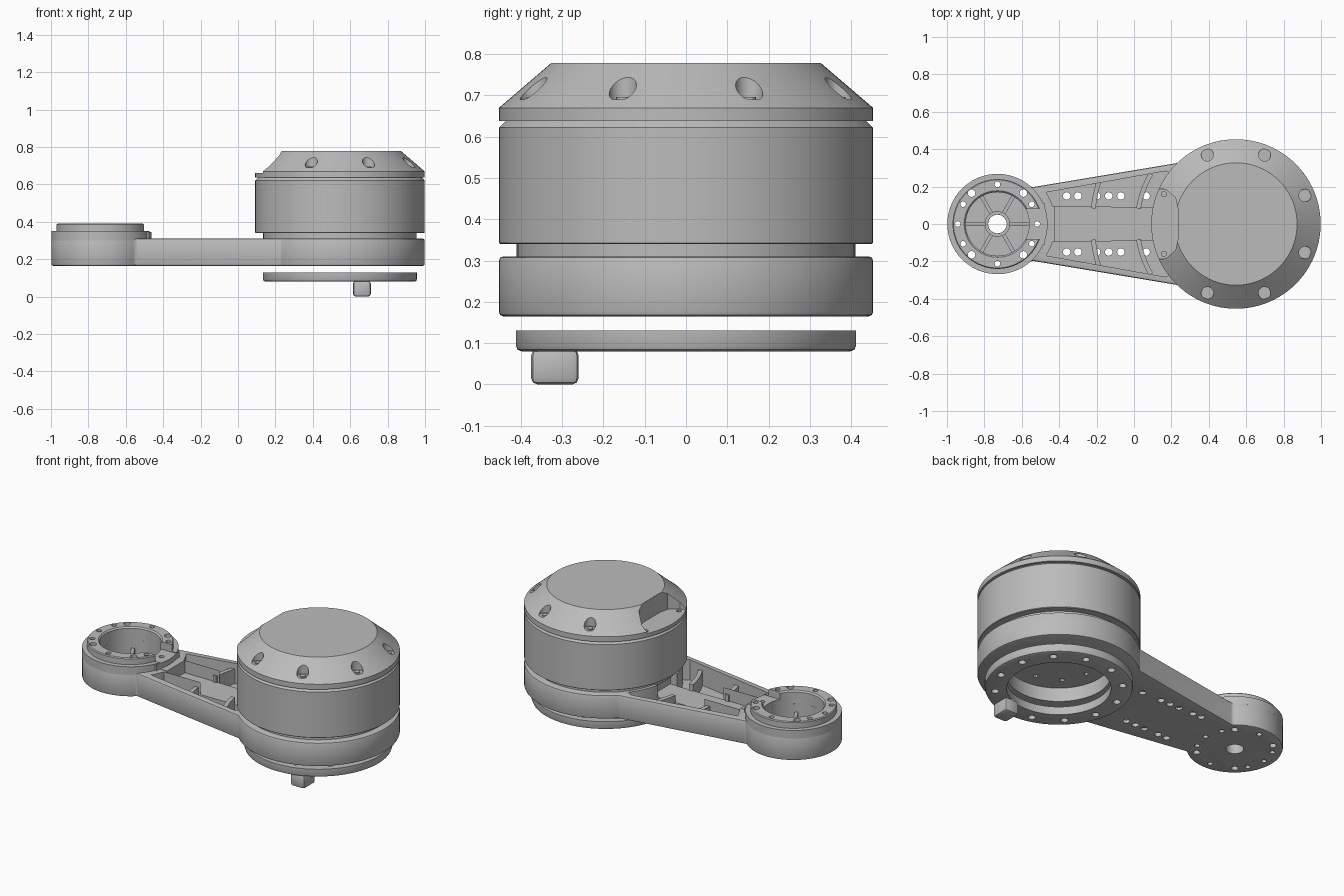
import bpy, bmesh
from math import sin, cos, pi, radians, asin

cube = bpy.data.objects.get("Cube")
if cube:
    bpy.data.objects.remove(cube)

grey = bpy.data.materials.new("machined grey")
grey.use_nodes = True
grey.diffuse_color = (0.5, 0.5, 0.5, 1)
grey.node_tree.nodes["Principled BSDF"].inputs["Base Color"].default_value = (0.5, 0.5, 0.5, 1)

MX, HX = 0.545, -0.73        # motor axis, hub axis
MR, HR = 0.453, 0.268        # motor radius, hub radius


def arc(cx, r, a0, a1, n):
    return [(cx + r * cos(a0 + (a1 - a0) * i / n), r * sin(a0 + (a1 - a0) * i / n))
            for i in range(n + 1)]


def circle(cx, cy, r, n=24):
    return [(cx + r * cos(2 * pi * i / n), cy + r * sin(2 * pi * i / n)) for i in range(n)]


def rect(x0, x1, y0, y1):
    return [(x0, y0), (x1, y0), (x1, y1), (x0, y1)]


def flip(points):
    return [(x, -y) for x, y in points]


def finish(name, bm):
    bmesh.ops.recalc_face_normals(bm, faces=bm.faces)
    mesh = bpy.data.meshes.new(name)
    bm.to_mesh(mesh)
    bm.free()
    mesh.materials.append(grey)
    ob = bpy.data.objects.new(name, mesh)
    bpy.context.collection.objects.link(ob)
    return ob


def prisms(name, parts):
    """Extrude every (outline, bottom, top) into one object."""
    bm = bmesh.new()
    for points, z0, z1 in parts:
        face = bm.faces.new([bm.verts.new((x, y, z0)) for x, y in points])
        new = bmesh.ops.extrude_face_region(bm, geom=[face])["geom"]
        verts = [v for v in new if isinstance(v, bmesh.types.BMVert)]
        bmesh.ops.translate(bm, vec=(0, 0, z1 - z0), verts=verts)
    return finish(name, bm)


def lathe(name, cx, profile, n=96):
    """Revolve a closed (radius, height) profile; zero radius closes on the axis."""
    bm = bmesh.new()
    rings = []
    for r, z in profile:
        if r == 0:
            rings.append([bm.verts.new((cx, 0, z))] * n)
        else:
            rings.append([bm.verts.new((x, y, z)) for x, y in circle(cx, 0, r, n)])
    for a, b in zip(rings, rings[1:] + rings[:1]):
        for i in range(n):
            j = (i + 1) % n
            quad = list(dict.fromkeys((a[i], a[j], b[j], b[i])))
            if len(quad) > 2:
                bm.faces.new(quad)
    return finish(name, bm)


def apply(ob, kind, **settings):
    mod = ob.modifiers.new(kind.lower(), kind)
    for key, value in settings.items():
        setattr(mod, key, value)
    bpy.context.view_layer.objects.active = ob
    bpy.ops.object.modifier_apply(modifier=mod.name)


def cut(ob, parts):
    cutter = prisms("cutter", parts)
    apply(ob, "BOOLEAN", operation="DIFFERENCE", solver="EXACT", object=cutter)
    bpy.data.objects.remove(cutter)


def bevel(ob, width, segments=2):
    apply(ob, "BEVEL", width=width, segments=segments, limit_method="ANGLE",
          angle_limit=radians(50))


# Hub bolt pattern: small holes and larger holes
hub_holes = []
for deg in (0, 30, 90, 150, 180, 210, 270, 330):
    hub_holes.append((HX + 0.212 * cos(radians(deg)), 0.212 * sin(radians(deg)), 0.015))
for deg in (50, 130, 230, 310):
    hub_holes.append((HX + 0.215 * cos(radians(deg)), 0.215 * sin(radians(deg)), 0.02))
hub_drills = [(circle(x, y, r, 16), 0.1, 0.5) for x, y, r in hub_holes]

# Arm body: one outline round the hub, the taper and the motor seat
outline = (arc(MX, MR, -radians(134), radians(134), 72)
           + arc(HX, HR, radians(47), radians(313), 56))
arm = prisms("arm_body", [(outline, 0.165, 0.31)])
bevel(arm, 0.01)

# Side pockets and the lowered spine between them
pocket = [(x, y) for x, y in arc(HX, 0.31, radians(18), radians(33), 6)]
pocket += [(0.17, 0.283)] + arc(MX, 0.43, radians(142), radians(168), 8)
cut(arm, [(pocket, 0.185, 0.4), (flip(pocket), 0.185, 0.4)])
cut(arm, [(rect(-0.425, 0.17, -0.093, 0.093), 0.235, 0.4)])

# Hub bore, motor seat opening and drilled holes
cut(arm, [(circle(HX, 0, 0.17, 48), 0.19, 0.4), (circle(MX, 0, 0.29, 64), 0.1, 0.25)])
drills = [(circle(HX, 0, 0.05, 24), 0.1, 0.5)]
for side in (1, -1):
    for x in (-0.36, -0.3, -0.2, -0.135, -0.07, 0.065):
        drills.append((circle(x, 0.15 * side, 0.02, 16), 0.1, 0.3))
cut(arm, drills + hub_drills)
cut(arm, [(circle(MX + 0.2 * cos(k * pi / 4), 0.2 * sin(k * pi / 4), 0.014, 12), 0.2, 0.28)
          for k in range(8)])

# Curved cross ribs in the pockets
ribs = []
for radius, reach in ((0.78, 0.235), (0.54, 0.275)):
    a0, a1 = pi - asin(0.085 / radius), pi - asin(reach / radius)
    rib = arc(MX, radius, a0, a1, 6) + arc(MX, radius - 0.025, a1, a0, 6)
    ribs += [(rib, 0.18, 0.275), (flip(rib), 0.18, 0.275)]
prisms("pocket_ribs", ribs)

# Hub top: stepped ring with a notch towards the arm
hub = lathe("hub_ring", HX, [(0.17, 0.30), (HR, 0.30), (HR, 0.35), (0.24, 0.35),
                             (0.24, 0.385), (0.235, 0.39), (0.178, 0.39), (0.17, 0.382)], 72)
cut(hub, [(rect(-0.6, -0.4, -0.08, 0.08), 0.345, 0.5)])
cut(hub, hub_drills)
prisms("hub_shoulders", [(rect(-0.5, -0.475, -0.11, 0.11), 0.30, 0.345),
                         (rect(-0.49, -0.425, -0.08, 0.08), 0.23, 0.312)])

# Spokes and centre boss inside the hub bore
lathe("hub_boss", HX, [(0.05, 0.185), (0.068, 0.185), (0.068, 0.27), (0.05, 0.27)], 32)
spokes = []
for k in range(6):
    c, s = cos(k * pi / 3), sin(k * pi / 3)
    spokes.append(([(HX + u * c - v * s, u * s + v * c)
                    for u, v in rect(0.062, 0.175, -0.01, 0.01)], 0.185, 0.26))
prisms("hub_spokes", spokes)

# Motor body with recessed neck
lathe("motor_body", MX, [(0, 0.30), (0.41, 0.30), (0.41, 0.34), (MR - 0.003, 0.34),
                         (MR, 0.343), (MR, 0.622), (0.435, 0.64), (0, 0.64)])

# Motor cap: cone with bolt pockets and a connector cut-out at the arm side
cap = lathe("motor_cap", MX, [(0, 0.638), (MR, 0.638), (MR, 0.67), (0.327, 0.778), (0, 0.778)])
bolts = [radians(22.5 + 45 * k) for k in range(8) if k not in (3, 4)]
cut(cap, [(circle(MX + 0.4 * cos(a), 0.4 * sin(a), 0.033, 20), 0.69, 0.9) for a in bolts])
notch = [(0, 0.2), (0.17, 0.185), (0.222, 0.14), (0.235, 0.08)]
cut(cap, [(notch + flip(notch)[::-1], 0.66, 0.9)])
cut(cap, [(circle(0.16, s * 0.16, 0.014, 12), 0.645, 0.7) for s in (1, -1)])
lathe_heads = [(circle(MX + 0.4 * cos(a), 0.4 * sin(a), 0.017, 12), 0.68, 0.696) for a in bolts]
prisms("cap_bolts", lathe_heads)

# Mounting ring below the arm, with twelve bolt holes
ring = lathe("mounting_ring", MX, [(0.29, 0.08), (0.398, 0.08), (0.408, 0.084), (0.412, 0.094),
                                   (0.412, 0.13), (0.29, 0.13)])
cut(ring, [(circle(MX + 0.355 * cos(a), 0.355 * sin(a), 0.021, 16), 0, 0.2)
           for a in (radians(15 + 30 * k) for k in range(12))])

# Locating pin under the ring
pin = prisms("locating_pin", [(rect(0.615, 0.71, -0.375, -0.26), 0, 0.085)])
bevel(pin, 0.015)

# Smooth the round surfaces, keep edges crisp
for ob in bpy.context.scene.objects:
    if ob.type == "MESH":
        bpy.ops.object.select_all(action="DESELECT")
        ob.select_set(True)
        bpy.context.view_layer.objects.active = ob
        bpy.ops.object.shade_smooth_by_angle(angle=radians(30))
